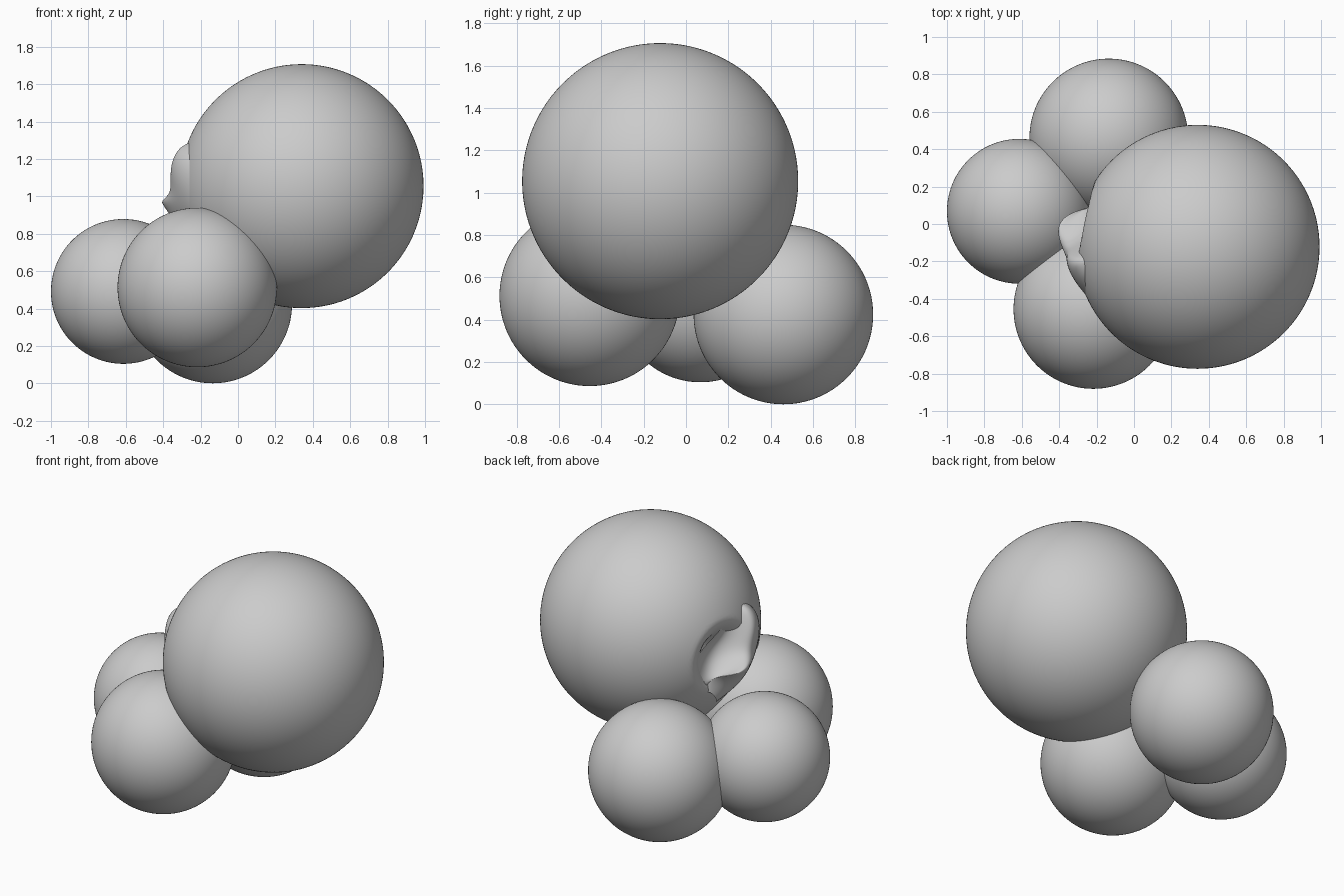
import bpy, bmesh
from mathutils import Vector

if "Cube" in bpy.data.objects:
    bpy.data.objects.remove(bpy.data.objects["Cube"])

BIG_C, BIG_R = Vector((0.34, -0.122, 1.055)), 0.652
DENT_C, DENT_R, DENT_DEPTH = Vector((-0.285, 0.01, 1.03)), 0.24, 0.20


def dented(point):
    """Project a point on the big ball's surface, including its hollow."""
    direction = (point - BIG_C).normalized()
    surface = BIG_C + direction * BIG_R
    t = (surface - DENT_C).length / DENT_R
    depth = DENT_DEPTH * (1 - t * t) ** 2 if t < 1 else 0
    return BIG_C + direction * (BIG_R - depth)


def finish(name, bm):
    mesh = bpy.data.meshes.new(name)
    bm.to_mesh(mesh)
    bm.free()
    for face in mesh.polygons:
        face.use_smooth = True
    obj = bpy.data.objects.new(name, mesh)
    bpy.context.collection.objects.link(obj)
    return obj


def ball(name, centre, radius, hollow=False):
    bm = bmesh.new()
    bmesh.ops.create_icosphere(bm, subdivisions=6, radius=radius)
    for v in bm.verts:
        v.co += Vector(centre)
        if hollow:
            v.co = dented(v.co)
    return finish(name, bm)


# Large ball with the hollow, and the three smaller balls
ball("large_ball", BIG_C, BIG_R, hollow=True)
ball("front_ball", (-0.218, -0.455, 0.513), 0.426)
ball("left_ball", (-0.613, 0.068, 0.492), 0.387)
ball("back_ball", (-0.135, 0.46, 0.425), 0.424)

# Folded ear-like rim: outer base, outer side, crest, inner side, bowl, far edge
sections = [
    [(-.25, -.36, 1.20), (-.32, -.29, 1.22), (-.355, -.20, 1.22),
     (-.30, -.15, 1.18), (-.24, -.09, 1.18), (-.275, -.04, 1.21)],
    [(-.25, -.39, 1.08), (-.335, -.30, 1.10), (-.37, -.17, 1.12),
     (-.29, -.12, 1.10), (-.18, -.02, 1.08), (-.24, .14, 1.12)],
    [(-.24, -.38, .97), (-.33, -.27, 1.00), (-.36, -.13, 1.01),
     (-.29, -.08, 1.02), (-.18, .04, 1.00), (-.20, .22, 1.04)],
    [(-.24, -.34, .88), (-.36, -.17, .95), (-.435, -.03, .975),
     (-.36, -.01, .96), (-.20, .06, .95), (-.19, .22, .94)],
    [(-.25, -.22, .80), (-.38, -.08, .88), (-.38, .05, .945),
     (-.30, .06, .93), (-.22, .10, .90), (-.19, .20, .85)],
    [(-.25, -.10, .75), (-.33, .00, .80), (-.26, .08, .92),
     (-.22, .09, .90), (-.21, .12, .84), (-.18, .17, .78)],
    [(-.20, .00, .70), (-.27, .05, .75), (-.24, .09, .82),
     (-.21, .10, .80), (-.18, .12, .76), (-.17, .13, .73)],
]
bm = bmesh.new()
rows = []
for section in sections:
    pts = [Vector(p) for p in section]
    pts[2] += (pts[2] - (pts[1] + pts[3]) / 2) * 0.3   # keep crest crisp
    pts[0], pts[5] = dented(pts[0]), dented(pts[5])
    rows.append([bm.verts.new(p) for p in pts])
for a, b in zip(rows, rows[1:]):
    for i in range(5):
        bm.faces.new((a[i], a[i + 1], b[i + 1], b[i]))
tip = bm.verts.new(dented(Vector((-.25, -.19, 1.34))))
for i in range(5):
    bm.faces.new((tip, rows[0][i + 1], rows[0][i]))
bmesh.ops.recalc_face_normals(bm, faces=bm.faces[:])
# Make the sheet's outer side face away from the large ball
outer = rows[2][1].link_faces[0]
if outer.normal.dot(outer.calc_center_median() - BIG_C) < 0:
    bmesh.ops.reverse_faces(bm, faces=bm.faces[:])
rim = finish("folded_rim", bm)
sub = rim.modifiers.new("smooth", 'SUBSURF')
sub.levels = sub.render_levels = 3
